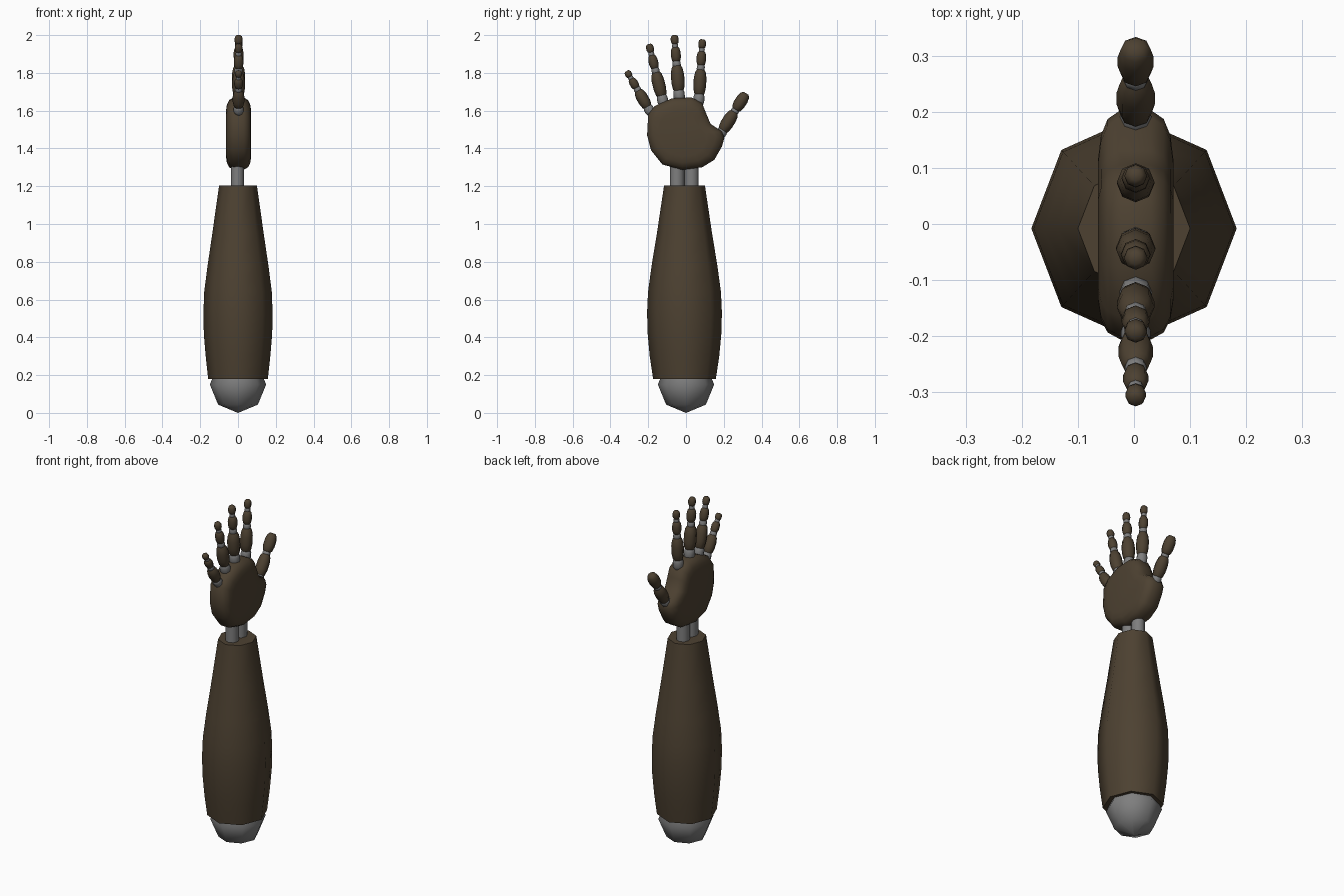
import bpy, bmesh, math
from mathutils import Vector

if "Cube" in bpy.data.objects:
    bpy.data.objects.remove(bpy.data.objects["Cube"])


def material(name, color):
    m = bpy.data.materials.new(name)
    m.diffuse_color = (*color, 1)
    m.use_nodes = True
    m.node_tree.nodes["Principled BSDF"].inputs["Base Color"].default_value = m.diffuse_color
    return m


BROWN = material("dark_brown", (0.074, 0.053, 0.031))
GREY = material("mid_grey", (0.21, 0.21, 0.21))


def loft(name, rings, mat, angle=55):
    """Skin a list of equal-sized vertex rings and cap both ends."""
    bm = bmesh.new()
    loops = [[bm.verts.new(p) for p in ring] for ring in rings]
    n = len(loops[0])
    for a, b in zip(loops, loops[1:]):
        for i in range(n):
            j = (i + 1) % n
            bm.faces.new((a[i], a[j], b[j], b[i]))
    bm.faces.new(loops[0][::-1])
    bm.faces.new(loops[-1])
    bmesh.ops.recalc_face_normals(bm, faces=bm.faces[:])
    me = bpy.data.meshes.new(name)
    bm.to_mesh(me)
    bm.free()
    me.materials.append(mat)
    me.shade_smooth()
    me.set_sharp_from_angle(angle=math.radians(angle))
    ob = bpy.data.objects.new(name, me)
    bpy.context.collection.objects.link(ob)
    return ob


def ring(center, u, v, ru, rv, n=8):
    return [center + u * ru * math.cos(2 * math.pi * i / n)
            + v * rv * math.sin(2 * math.pi * i / n) for i in range(n)]


X, Y, Z = Vector((1, 0, 0)), Vector((0, 1, 0)), Vector((0, 0, 1))


def turned(name, a, b, profile, rx, ry, mat):
    """Eight-sided turned solid between two points."""
    d = b - a
    side = X.cross(d.normalized())
    loft(name, [ring(a + d * t, X, side, rx * s, ry * s) for t, s in profile], mat)


PAD = [(0, .5), (.13, .84), (.35, 1), (.65, 1), (.87, .84), (1, .5)]
ROD = [(0, 1), (1, 1)]

# Elbow ball
turned("elbow_ball", Z * 0.0, Z * 0.3,
       [(.5 - .5 * math.cos(math.pi * k / 4), max(math.sin(math.pi * k / 4), .005))
        for k in range(5)], .149, .149, GREY)

# Forearm shell: height, half width, half depth, depth offset
shell = [(.18, .158, .166, -.008), (.30, .171, .184, -.008), (.42, .181, .195, -.008),
         (.53, .183, .198, -.008), (.64, .179, .193, -.008), (.78, .161, .174, -.008),
         (.95, .136, .146, -.008), (1.205, .1, .108, -.008)]
loft("forearm_shell", [ring(Vector((0, y, z)), X, Y, a, b) for z, a, b, y in shell], BROWN)

# Paired wrist bones
for label, y in (("rear", .029), ("front", -.047)):
    turned("wrist_bone_" + label, Vector((-.003, y, 1.1)), Vector((-.003, y, 1.36)),
           ROD, .035, .038, GREY)

# Palm: side outline (y, z), domed on both faces
outline = [(-.02, 1.287), (.085, 1.300), (.15, 1.34), (.19, 1.41), (.203, 1.455),
           (.19, 1.49), (.13, 1.53), (.105, 1.59), (.085, 1.64), (.03, 1.67),
           (-.075, 1.665), (-.165, 1.625), (-.20, 1.58), (-.206, 1.47),
           (-.185, 1.39), (-.125, 1.315)]
layers = [(-.067, .62), (-.062, .80), (-.05, .93), (-.027, 1),
          (.027, 1), (.05, .93), (.062, .80), (.067, .62)]
loft("palm", [[Vector((.003 + x, -.025 + (y + .025) * s, 1.475 + (z - 1.475) * s))
               for y, z in outline] for x, s in layers], BROWN, 60)


def finger(name, base, tip, size, parts):
    a, b = Vector((.003, *base)), Vector((.003, *tip))
    for part, t0, t1, r, mat in parts:
        turned(name + "_" + part, a.lerp(b, t0), a.lerp(b, t1), PAD,
               r * size, r * size, mat)


# Finger parts: name, start and end along finger, radius, colour
LONG = [("knuckle", -.10, .14, .030, GREY), ("lower_pad", .06, .52, .035, BROWN),
        ("middle_joint", .46, .60, .022, GREY), ("middle_pad", .555, .81, .026, BROWN),
        ("end_joint", .77, .88, .016, GREY), ("tip_pad", .845, 1, .021, BROWN)]
THUMB = [("knuckle", -.10, .12, .028, GREY), ("lower_pad", .02, .55, .034, BROWN),
         ("middle_joint", .49, .62, .022, GREY), ("tip_pad", .565, 1, .032, BROWN)]

finger("index_finger", (.068, 1.655), (.087, 1.978), .96, LONG)
finger("middle_finger", (-.036, 1.675), (-.062, 2.0), 1.0, LONG)
finger("ring_finger", (-.122, 1.65), (-.196, 1.953), .96, LONG)
finger("little_finger", (-.192, 1.60), (-.314, 1.81), .88, LONG)
finger("thumb", (.186, 1.482), (.318, 1.692), 1.0, THUMB)
